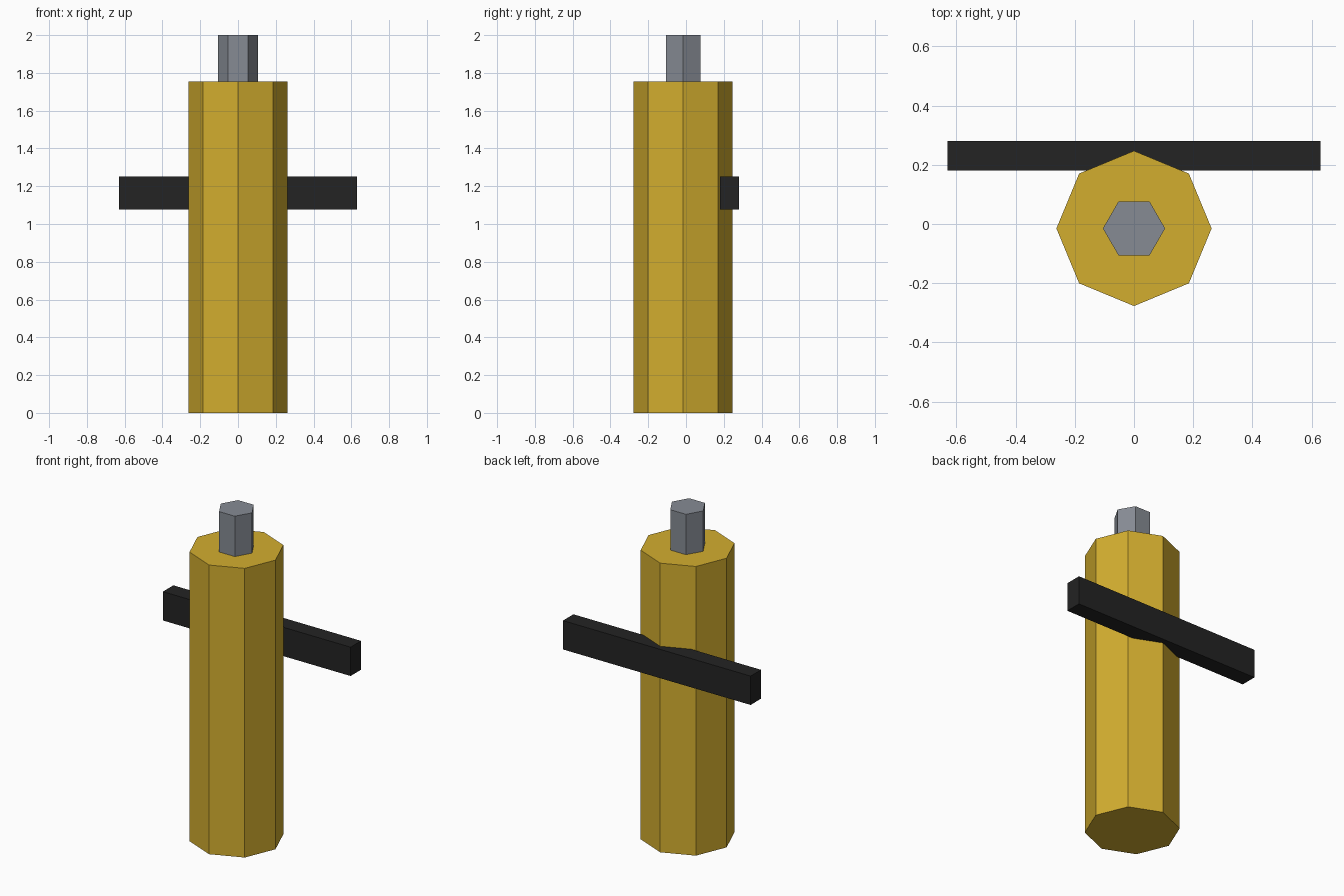
import bpy
import math

if "Cube" in bpy.data.objects:
    bpy.data.objects.remove(bpy.data.objects["Cube"])


def material(name, rgb):
    mat = bpy.data.materials.new(name)
    mat.diffuse_color = (*rgb, 1.0)
    mat.use_nodes = True
    mat.node_tree.nodes["Principled BSDF"].inputs["Base Color"].default_value = mat.diffuse_color
    return mat


gold = material("golden_yellow", (0.65, 0.42, 0.028))
steel = material("steel_grey", (0.24, 0.26, 0.295))
black = material("black", (0.017, 0.017, 0.017))

AXIS_Y = -0.015  # shared centre line of cylinder and valve


def prism(name, sides, radius, z0, z1, mat):
    """Upright flat-shaded prism with a corner on the x axis."""
    bpy.ops.mesh.primitive_cylinder_add(
        vertices=sides, radius=radius, depth=z1 - z0,
        location=(0, AXIS_Y, (z0 + z1) / 2), rotation=(0, 0, math.pi / 2))
    obj = bpy.context.object
    obj.name = name
    obj.data.materials.append(mat)
    return obj


# Eight-sided cylinder body and six-sided stem on top
prism("cylinder_body", 8, 0.262, 0.0, 1.755, gold)
prism("top_stem", 6, 0.105, 1.755, 2.0, steel)

# Horizontal bar across the back
bpy.ops.mesh.primitive_cube_add(size=1, location=(0, 0.23, 1.163))
bar = bpy.context.object
bar.name = "back_bar"
bar.scale = (1.26, 0.1, 0.175)
bpy.ops.object.transform_apply(location=False, rotation=False, scale=True)
bar.data.materials.append(black)
